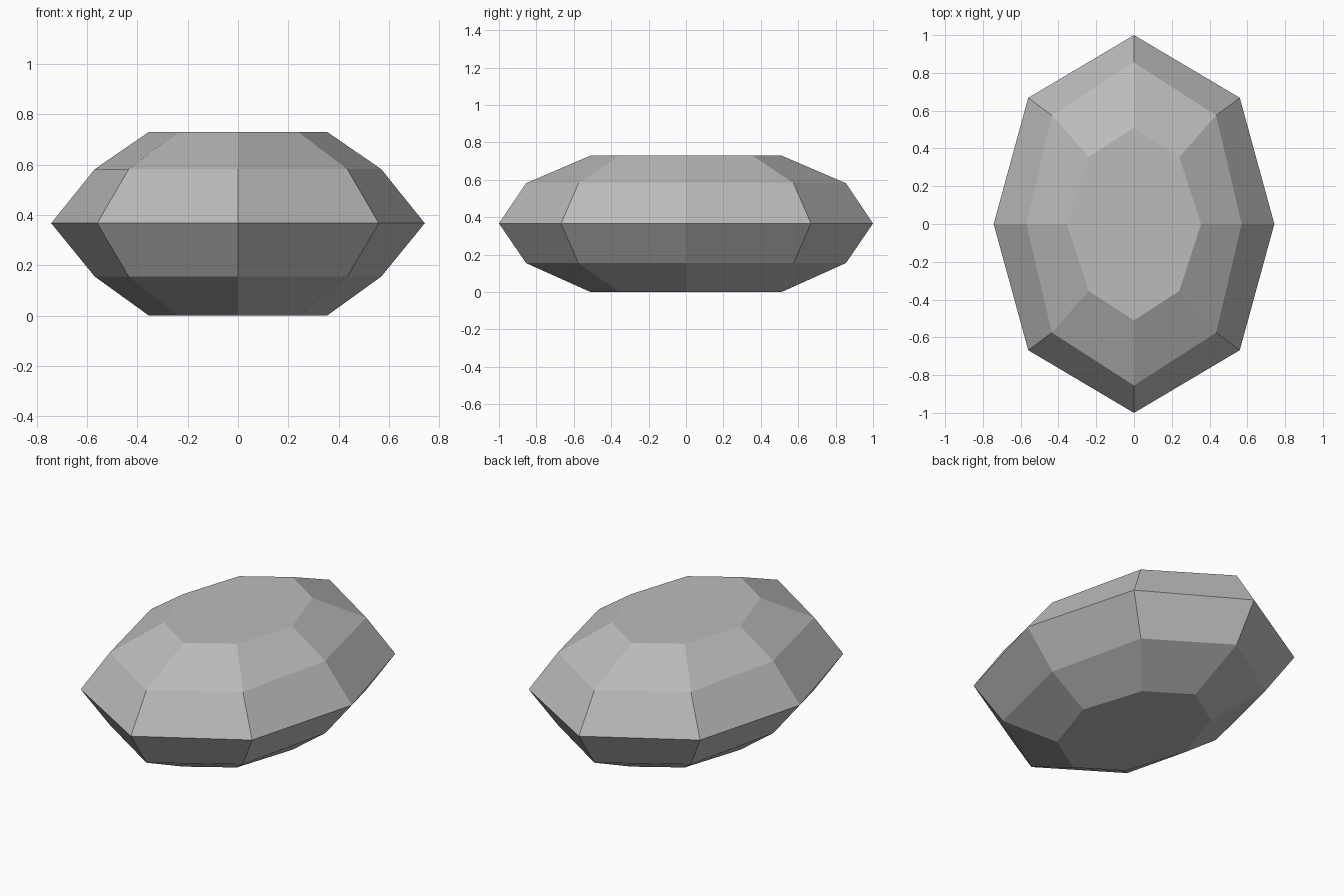
import bpy
import bmesh

cube = bpy.data.objects.get("Cube")
if cube:
    bpy.data.objects.remove(cube, do_unlink=True)

# Plain grey stone
grey = bpy.data.materials.new("stone_grey")
grey.use_nodes = True
colour = (0.5, 0.5, 0.5, 1)
grey.diffuse_color = colour
grey.node_tree.nodes["Principled BSDF"].inputs["Base Color"].default_value = colour


def ring(bm, side, corner, end, z):
    """Eight-sided outline: side tip, diagonal corner and end tip, mirrored."""
    cx, cy = corner
    points = [(side, 0), (cx, cy), (0, end), (-cx, cy),
              (-side, 0), (-cx, -cy), (0, -end), (cx, -cy)]
    return [bm.verts.new((x, y, z)) for x, y in points]


# Outlines of the cut stone: flat, shoulder and girdle
flat = (0.355, (0.24, 0.355), 0.51)
shoulder = (0.57, (0.435, 0.575), 0.855)
girdle = (0.743, (0.56, 0.668), 1.0)
levels = [(flat, 0), (shoulder, 0.155), (girdle, 0.367),
          (shoulder, 0.582), (flat, 0.73)]

bm = bmesh.new()
rings = [ring(bm, *outline, z) for outline, z in levels]
for low, high in zip(rings, rings[1:]):
    for i in range(8):
        j = (i + 1) % 8
        bm.faces.new((low[i], low[j], high[j], high[i]))
bm.faces.new(rings[0][::-1])
bm.faces.new(rings[-1])
bmesh.ops.recalc_face_normals(bm, faces=bm.faces)

mesh = bpy.data.meshes.new("faceted_gem")
bm.to_mesh(mesh)
bm.free()
mesh.materials.append(grey)
gem = bpy.data.objects.new("faceted_gem", mesh)
bpy.context.collection.objects.link(gem)
